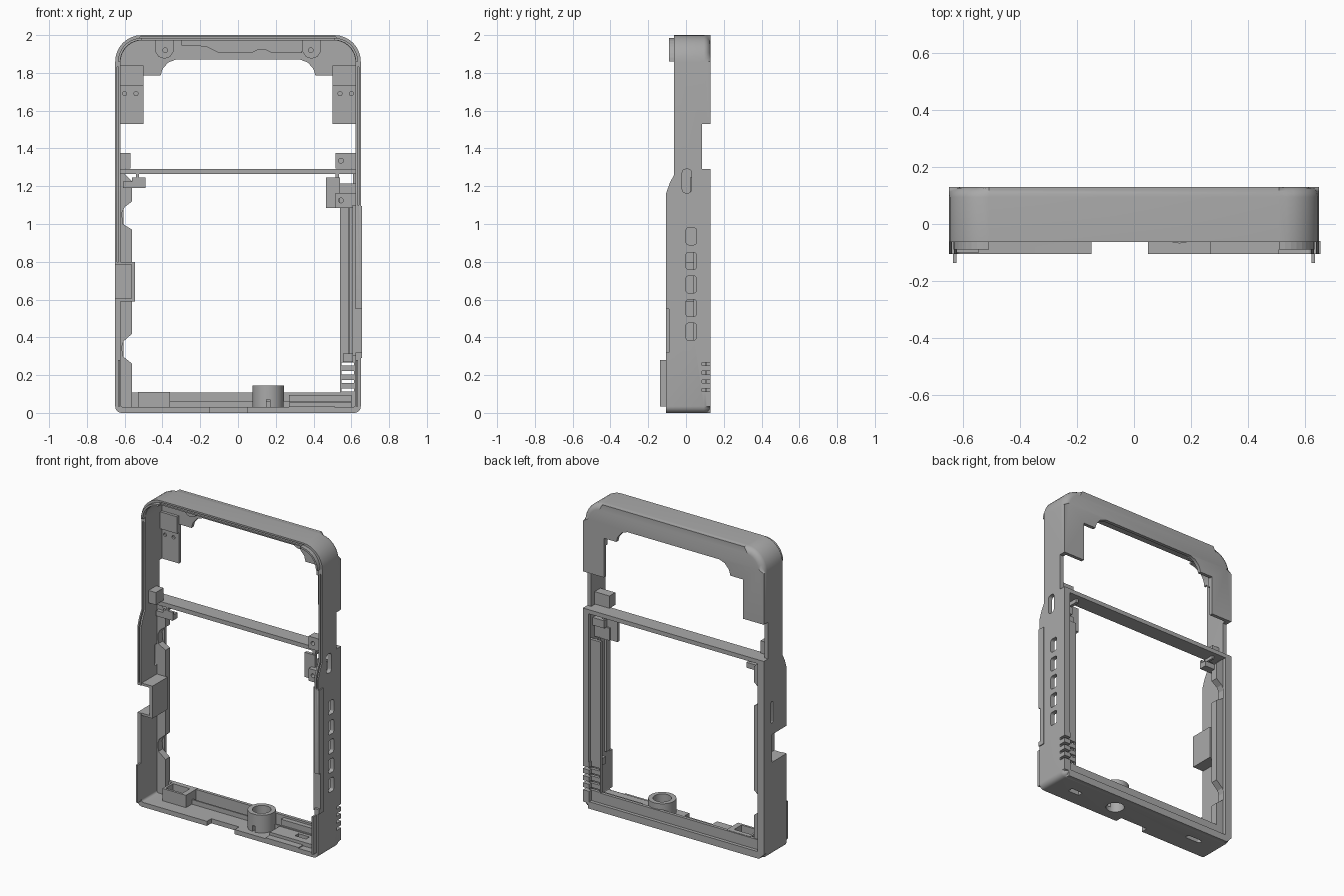
import bpy, bmesh, math
from mathutils import Vector

if "Cube" in bpy.data.objects:
    bpy.data.objects.remove(bpy.data.objects["Cube"], do_unlink=True)

grey = bpy.data.materials.new("Neutral Grey")
grey.use_nodes = True
grey.diffuse_color = (0.4, 0.4, 0.4, 1)
grey.node_tree.nodes["Principled BSDF"].inputs["Base Color"].default_value = (0.4, 0.4, 0.4, 1)


def finish(name, bm):
    bmesh.ops.recalc_face_normals(bm, faces=bm.faces)
    mesh = bpy.data.meshes.new(name)
    bm.to_mesh(mesh)
    bm.free()
    mesh.materials.append(grey)
    obj = bpy.data.objects.new(name, mesh)
    bpy.context.collection.objects.link(obj)
    return obj


def prism(name, pts, lo, hi, axis="y", bevel=0):
    """Extrude a 2D outline between lo and hi along an axis."""
    place = {"x": lambda a, b, t: (t, a, b), "y": lambda a, b, t: (a, t, b), "z": lambda a, b, t: (a, b, t)}[axis]
    bm = bmesh.new()
    near = [bm.verts.new(place(a, b, lo)) for a, b in pts]
    far = [bm.verts.new(place(a, b, hi)) for a, b in pts]
    bm.faces.new(near)
    back = bm.faces.new(far)
    for i in range(len(pts)):
        j = (i + 1) % len(pts)
        bm.faces.new((near[i], near[j], far[j], far[i]))
    if bevel:
        bmesh.ops.bevel(bm, geom=list(back.edges), offset=bevel, segments=4, profile=0.45, affect="EDGES")
    return finish(name, bm)


def rounded(x0, x1, z0, z1, low, high, steps=8):
    """Rounded rectangle with separate bottom and top radii."""
    pts = []
    for sx, sz, r, start in ((1, 0, low, -90), (1, 1, high, 0), (0, 1, high, 90), (0, 0, low, 180)):
        cx = x1 - r if sx else x0 + r
        cz = z1 - r if sz else z0 + r
        for i in range(steps + 1):
            a = math.radians(start + 90 * i / steps)
            pts.append((cx + r * math.cos(a), cz + r * math.sin(a)))
    return pts


def box(name, x0, x1, y0, y1, z0, z1):
    return prism(name, [(x0, z0), (x1, z0), (x1, z1), (x0, z1)], y0, y1)


def circle(cx, cy, r, n=32):
    return [(cx + r * math.cos(math.tau * i / n), cy + r * math.sin(math.tau * i / n)) for i in range(n)]


def cut(target, cutters):
    for c in cutters:
        mod = target.modifiers.new("cut", "BOOLEAN")
        mod.operation, mod.solver, mod.object = "DIFFERENCE", "EXACT", c
        bpy.context.view_layer.objects.active = target
        bpy.ops.object.modifier_apply(modifier=mod.name)
        bpy.data.objects.remove(c, do_unlink=True)


def mirrored(pts):
    return pts + [(-x, z) for x, z in reversed(pts)]


# Main case shell, hollowed out from the front
case = prism("case_shell", rounded(-0.65, 0.65, 0, 2, 0.035, 0.14), -0.105, 0.13, bevel=0.035)
case_cuts = [
    prism("cavity", rounded(-0.622, 0.622, 0.03, 1.972, 0.015, 0.115), -0.3, 0.108),
    prism("front_step", [(-0.3, 1.16), (-0.106, 1.16), (-0.085, 1.22), (-0.063, 1.26), (-0.063, 2.1), (-0.3, 2.1)],
          -1, 1, "x"),
    box("rear_gap", -1, 1, 0.085, 0.3, 1.292, 1.53),
    box("lower_window", -0.605, 0.605, 0, 0.3, 0.045, 1.265),
    box("lower_window_side", 0.58, 0.61, 0, 0.3, 0.3, 1.265),
    prism("upper_window", mirrored([(0.5, 1.5), (0.5, 1.785), (0.41, 1.785), (0.4, 1.82), (0.37, 1.855), (0.33, 1.87)]),
          0, 0.3),
    box("bottom_notch", -0.15, 0.05, -0.2, -0.06, -0.1, 0.032),
    box("left_wall_trim", 0.6, 0.7, -0.2, -0.09, 0.32, 0.55),
    box("side_bay", -0.7, -0.55, -0.2, 0.045, 0.605, 0.785),
    prism("side_port", rounded(0.035, 0.055, 0.86, 1.0, 0.008, 0.008), -0.7, -0.6, "x"),
    prism("switch_slot", rounded(-0.02, 0.03, 1.165, 1.29, 0.018, 0.018), 0.6, 0.7, "x"),
    prism("round_port", circle(0.16, 0.015, 0.055), -0.1, 0.1, "z"),
    box("bottom_port", 0.42, 0.5, -0.015, 0.02, -0.1, 0.1),
    prism("bottom_slot", rounded(-0.5, -0.39, 0.01, 0.04, 0.013, 0.013), -0.1, 0.1, "z"),
]
# Button slots
for z in (0.385, 0.51, 0.635, 0.76, 0.89):
    case_cuts.append(prism("button_slot", rounded(0, 0.055, z, z + 0.09, 0.014, 0.014), 0.6, 0.7, "x"))
# Rim grooves
for x in (-0.637, 0.637):
    case_cuts.append(box("rim_groove", x - 0.004, x + 0.004, -0.2, -0.035, 0.8 if x < 0 else 1.1, 1.83))
case_cuts.append(box("top_groove", -0.52, 0.52, -0.2, -0.03, 1.981, 1.989))
# Sound slits on the rear corner
slits = [0.112, 0.158, 0.204, 0.25]
for z in slits:
    case_cuts.append(box("sound_slit", 0.545, 0.7, 0.085, 0.3, z, z + 0.017))
# Bracket screw holes
for x in (-0.6, -0.54, 0.54, 0.6):
    case_cuts.append(prism("bracket_hole", circle(x, 1.69, 0.011, 16), 0.0, 0.12))
cut(case, case_cuts)

# Ledge around the lower window
ledge = prism("right_ledge", [(-0.625, 0.03), (-0.56, 0.03), (-0.56, 0.26), (-0.61, 0.3), (-0.615, 0.35), (-0.605, 0.38),
                              (-0.56, 0.42), (-0.56, 0.97), (-0.61, 1.0), (-0.615, 1.06), (-0.6, 1.09),
                              (-0.56, 1.12), (-0.56, 1.225), (-0.6, 1.265), (-0.625, 1.265)], 0.055, 0.1)
cut(ledge, [box("ledge_bay", -0.7, -0.57, -0.2, 0.045, 0.605, 0.785)])
left_ledge = box("left_ledge", 0.54, 0.625, 0.085, 0.105, 0.03, 1.09)
cut(left_ledge, [box("ledge_slit", 0.548, 0.615, 0, 0.3, z, z + 0.017) for z in slits])
box("left_ledge_rib", 0.582, 0.59, 0.04, 0.09, 0.27, 1.09)
box("left_inner_rail", 0.606, 0.625, -0.09, -0.05, 0.3, 1.1)
box("left_rail_block", 0.555, 0.61, 0.03, 0.09, 0.27, 0.315)
box("bottom_ledge", -0.6, 0.6, 0.085, 0.105, 0.03, 0.108)
box("bottom_rib", -0.36, 0.6, 0.04, 0.05, 0.03, 0.06)

# Cross bar between the windows
box("cross_bar", -0.625, 0.625, 0.03, 0.128, 1.265, 1.292)

# Side bay lining
bay = box("side_bay_lining", -0.645, -0.545, -0.1, 0.055, 0.59, 0.8)
cut(bay, [box("bay_space", -0.8, -0.565, -0.3, 0.045, 0.605, 0.785)])

# Bottom boss with a stepped C shaped bore
boss = prism("bottom_boss", circle(0.16, 0.015, 0.083, 40), 0.01, 0.145, "z")
cut(boss, [prism("boss_bore", circle(0.16, 0.015, 0.055), -0.1, 0.3, "z"),
           box("boss_split", 0.15, 0.17, -0.2, 0, 0.03, 0.07)])

# Trays and blocks on the floor
tray = box("floor_tray", -0.53, -0.36, -0.02, 0.1, 0.025, 0.11)
cut(tray, [box("tray_space", -0.515, -0.395, -0.005, 0.07, 0.035, 0.2)])
plate = box("floor_plate", 0.27, 0.6, -0.06, 0.07, 0.025, 0.055)
cut(plate, [box("plate_port", 0.42, 0.5, -0.015, 0.02, -0.1, 0.1)])
box("floor_post", 0.27, 0.6, 0.055, 0.09, 0.03, 0.095)
box("front_lip", 0.27, 0.51, -0.105, -0.06, 0.02, 0.036)

# Mounting blocks on the side walls
mounts = {
    "upper_left_mount": ((0.515, 0.625, -0.01, 0.05, 1.295, 1.375), (0.545, 1.335)),
    "lower_left_mount": ((0.515, 0.625, -0.01, 0.05, 1.085, 1.165), (0.545, 1.125)),
}
for name, (size, hole) in mounts.items():
    mount = box(name, *size)
    cut(mount, [prism("screw_hole", circle(*hole, 0.013, 16), -0.2, 0.03)])
box("left_mount_plate", 0.465, 0.54, 0.02, 0.04, 1.085, 1.245)
box("left_mount_web", 0.54, 0.625, 0.04, 0.07, 1.165, 1.215)
box("left_hook", 0.515, 0.535, 0.03, 0.1, 1.24, 1.27)
box("upper_right_mount", -0.64, -0.57, -0.03, 0.05, 1.295, 1.375)
box("right_hook_arm", -0.61, -0.49, 0.03, 0.08, 1.19, 1.225)
box("right_hook_lip", -0.56, -0.49, 0.03, 0.045, 1.225, 1.245)
box("right_hook_stem", -0.54, -0.525, 0.03, 0.1, 1.245, 1.27)

for s, side in ((-1, "right"), (1, "left")):
    # Screw tabs behind the top edge
    tab = prism(side + "_top_tab", [(s * 0.44, 1.975), (s * 0.44, 1.915), (s * 0.42, 1.885), (s * 0.39, 1.875),
                                    (s * 0.36, 1.885), (s * 0.34, 1.915), (s * 0.34, 1.975)], 0.07, 0.109)
    cut(tab, [prism("tab_hole", circle(s * 0.385, 1.92, 0.013, 16), 0, 0.1)])
    # Upper bracket plates
    box(side + "_bracket", min(s * 0.5, s * 0.625), max(s * 0.5, s * 0.625), 0.09, 0.112, 1.73, 1.84)
    # Curved locating ridge in each upper corner
    arc = [(s * (0.51 + r * math.sin(a)), 1.86 + r * math.cos(a))
           for r, angles in ((0.125, range(0, 91, 10)), (0.113, range(90, -1, -10)))
           for a in map(math.radians, angles)]
    prism(side + "_corner_ridge", arc, -0.09, -0.05)
    # Lower side tongue
    lo, hi = sorted((s * 0.624, s * 0.636))
    box(side + "_tongue", lo, hi, -0.138, -0.09, 0.035, 0.28)

# Rib along the inside of the top edge
prism("top_rib", [(-0.3, 1.975), (-0.3, 1.945), (-0.17, 1.94), (-0.1, 1.905), (0.07, 1.905), (0.1, 1.92), (0.15, 1.92),
                  (0.18, 1.905), (0.34, 1.905), (0.34, 1.975)], 0.09, 0.11)

# Outer side strip
strip = box("outer_side_strip", 0.64, 0.656, -0.105, -0.06, 0.29, 1.095)
cut(strip, [box("strip_trim", 0.6, 0.7, -0.2, -0.09, 0.32, 0.55)])

# Smooth rounded parts, keeping edges crisp
for obj in bpy.context.view_layer.objects:
    obj.select_set(obj.type == "MESH" and obj.name in ("case_shell", "bottom_boss"))
bpy.context.view_layer.objects.active = case
bpy.ops.object.shade_smooth_by_angle(angle=math.radians(30))
